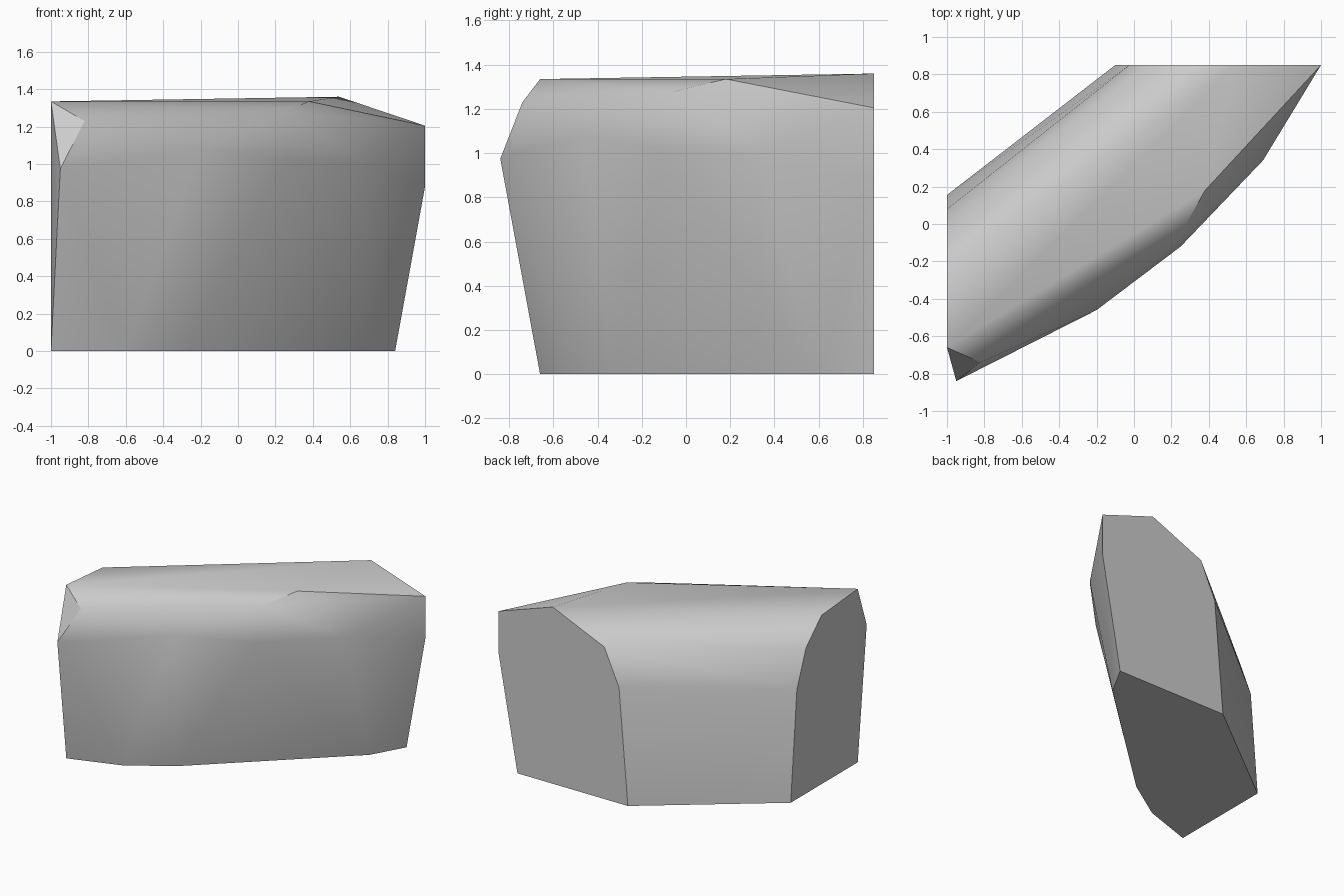
import bpy, bmesh, math

default = bpy.data.objects.get("Cube")
if default:
    bpy.data.objects.remove(default, do_unlink=True)

SIDE, BACK = -1.0, 0.85


def make_material(name, colour):
    mat = bpy.data.materials.new(name)
    mat.use_nodes = True
    mat.diffuse_color = colour
    mat.node_tree.nodes["Principled BSDF"].inputs["Base Color"].default_value = colour
    return mat


# Flat cut end on the side: (y, z) outline
side_cut = [(SIDE, y, z) for y, z in (
    (-.66, 0), (.155, 0), (.08, .84), (-.03, 1.12), (-.22, 1.3), (-.66, 1.335))]

# Flat cut end at the back: (x, z) outline
back_cut = [(x, BACK, z) for x, z in (
    (.84, 0), (-.1, 0), (-.025, .89), (.1, 1.17), (.54, 1.36), (1, 1.205), (1, .88))]

# Foot of the bulging front, on the ground
foot = [(x, y, 0) for x, y in ((-.61, -.53), (-.29, -.32), (.7, .6))]

# Widest ridge of the front, and the chipped shoulder above it
ridge = [(-.95, -.84, .975), (-.2, -.46, 1.08), (.25, -.12, 1.02), (.69, .34, 1)]
shoulder = [(-.82, -.74, 1.23), (.25, -.05, 1.28), (.38, .18, 1.335)]

# Wrap the outlines in one faceted block
bm = bmesh.new()
for point in side_cut + back_cut + foot + ridge + shoulder:
    bm.verts.new(point)
hull = bmesh.ops.convex_hull(bm, input=bm.verts[:])
loose = {g for g in hull["geom_interior"] + hull["geom_unused"]
         if isinstance(g, bmesh.types.BMVert)}
bmesh.ops.delete(bm, geom=list(loose), context='VERTS')

# Merge the coplanar triangles of the cut ends and the base
bmesh.ops.dissolve_limit(bm, angle_limit=math.radians(1),
                         verts=bm.verts[:], edges=bm.edges[:])
bmesh.ops.recalc_face_normals(bm, faces=bm.faces[:])

mesh = bpy.data.meshes.new("rock_block")
bm.to_mesh(mesh)
bm.free()
mesh.materials.append(make_material("stone_grey", (0.6, 0.6, 0.6, 1)))
rock = bpy.data.objects.new("rock_block", mesh)
bpy.context.collection.objects.link(rock)

# Soft facets with crisp cut edges
bpy.ops.object.select_all(action='DESELECT')
rock.select_set(True)
bpy.context.view_layer.objects.active = rock
bpy.ops.object.shade_smooth_by_angle(angle=math.radians(30))
